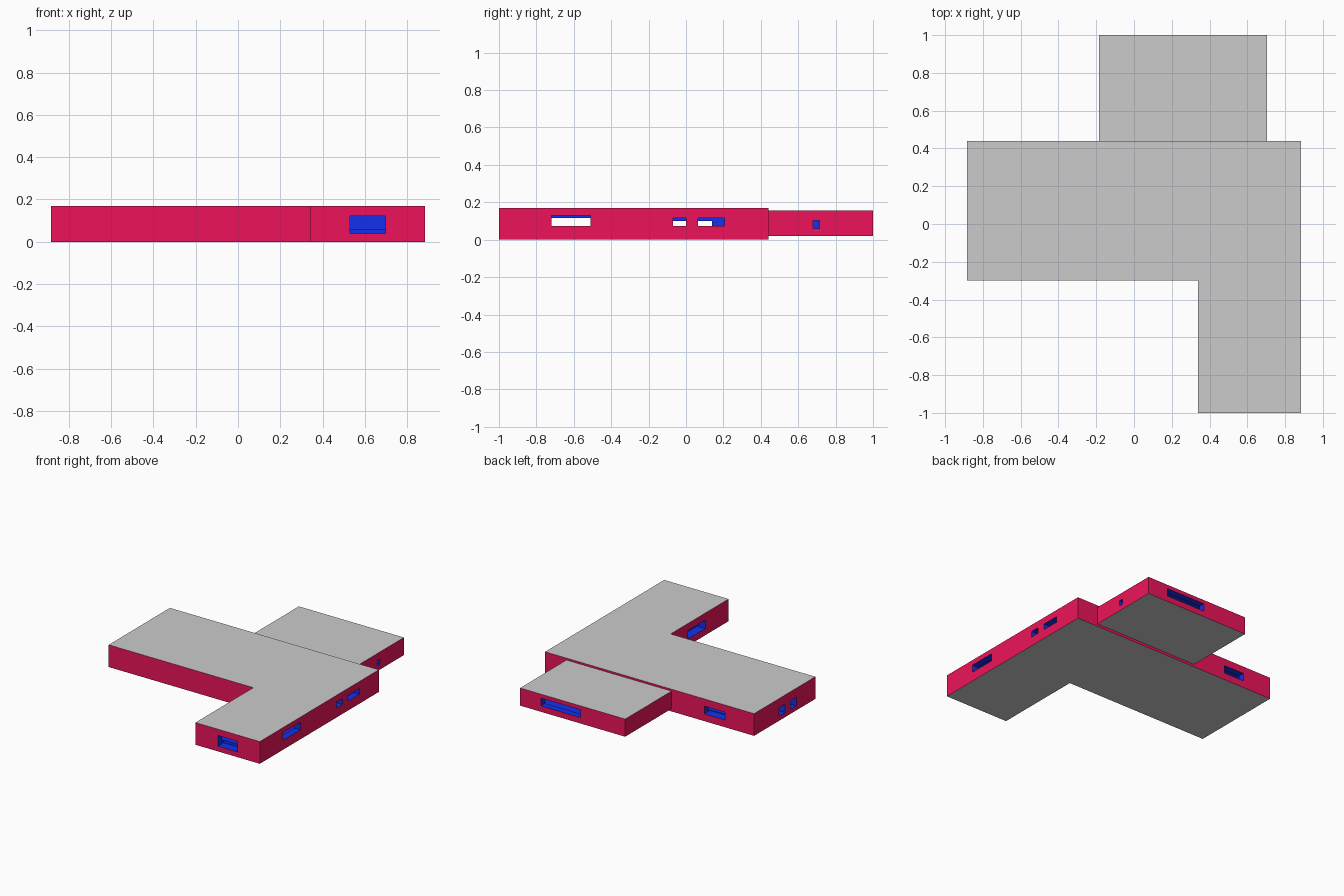
import bpy, bmesh

if "Cube" in bpy.data.objects:
    bpy.data.objects.remove(bpy.data.objects["Cube"])


def material(name, color):
    m = bpy.data.materials.new(name)
    m.diffuse_color = color
    m.use_nodes = True
    m.node_tree.nodes["Principled BSDF"].inputs["Base Color"].default_value = m.diffuse_color
    return m


# Slots: 0 grey roof and floor, 1 red walls, 2 blue interior and window reveals
SLOTS = [None, material("red_wall", (0.85, 0.007, 0.1, 1)),
         material("blue_interior", (0.007, 0.03, 0.84, 1))]


def prism(name, outline, z0, z1, interior=False):
    """Extrude a plan outline; sides are red, caps grey, or all blue if interior."""
    bm = bmesh.new()
    base = bm.faces.new([bm.verts.new((x, y, z0)) for x, y in outline])
    ext = bmesh.ops.extrude_face_region(bm, geom=[base], use_keep_orig=True)
    for v in ext["geom"]:
        if isinstance(v, bmesh.types.BMVert):
            v.co.z = z1
    bmesh.ops.recalc_face_normals(bm, faces=bm.faces[:])
    for f in bm.faces:
        f.material_index = 2 if interior else int(abs(f.normal.z) < 0.5)
    me = bpy.data.meshes.new(name)
    bm.to_mesh(me)
    bm.free()
    for m in SLOTS:
        me.materials.append(m)
    ob = bpy.data.objects.new(name, me)
    bpy.context.collection.objects.link(ob)
    return ob


def rect(x0, x1, y0, y1):
    return [(x0, y0), (x1, y0), (x1, y1), (x0, y1)]


def carve(target, x0, x1, y0, y1, z0, z1):
    """Cut a blue-lined box out of the target."""
    cutter = prism("cutter", rect(x0, x1, y0, y1), z0, z1, True)
    cutter.hide_render = True
    mod = target.modifiers.new("cut", 'BOOLEAN')
    mod.operation, mod.solver, mod.object = 'DIFFERENCE', 'EXACT', cutter
    bpy.context.view_layer.objects.active = target
    bpy.ops.object.modifier_apply(modifier=mod.name)
    bpy.data.objects.remove(cutter)


T = 0.05   # wall thickness
E = 0.02   # cutter overshoot


def window_x(target, x, side, y0, y1, z0, z1):
    """Window in a wall at x whose outside faces side (+1 or -1)."""
    a, b = sorted((x + side * E, x - side * (T + E)))
    carve(target, a, b, y0, y1, z0, z1)


def window_y(target, y, side, x0, x1, z0, z1):
    a, b = sorted((y + side * E, y - side * (T + E)))
    carve(target, x0, x1, a, b, z0, z1)


# Main L-shaped block with its hollow rooms
main = prism("main_block", [(-0.885, -0.3), (0.34, -0.3), (0.34, -1), (0.885, -1),
                            (0.885, 0.44), (-0.885, 0.44)], 0, 0.17)
carve(main, -0.885 + T, 0.885 - T, -0.3 + T, 0.44 - T, 0.06, 0.14)
carve(main, 0.34 + T, 0.885 - T, -1 + T, 0, 0.06, 0.14)

# Main block windows: front, back, right side, left side
window_y(main, -1, -1, 0.53, 0.697, 0.04, 0.122)
window_y(main, 0.44, 1, -0.64, -0.463, 0.055, 0.115)
for y0, y1, z1 in [(-0.72, -0.51, 0.13), (-0.07, 0.0, 0.117), (0.065, 0.205, 0.117)]:
    window_x(main, 0.885, 1, y0, y1, 0.072, z1)
window_x(main, 0.34, -1, -0.72, -0.51, 0.05, 0.115)
for y0, y1 in [(-0.07, 0.0), (0.065, 0.14)]:
    window_x(main, -0.885, -1, y0, y1, 0.035, 0.1)

# Lower rear annex with its room and windows
annex = prism("rear_annex", rect(-0.185, 0.705, 0.44, 1), 0.02, 0.155)
carve(annex, -0.185 + T, 0.705 - T, 0.44 + T, 1 - T, 0.06, 0.135)
window_y(annex, 1, 1, 0.195, 0.53, 0.065, 0.125)
window_x(annex, 0.705, 1, 0.68, 0.713, 0.06, 0.102)
